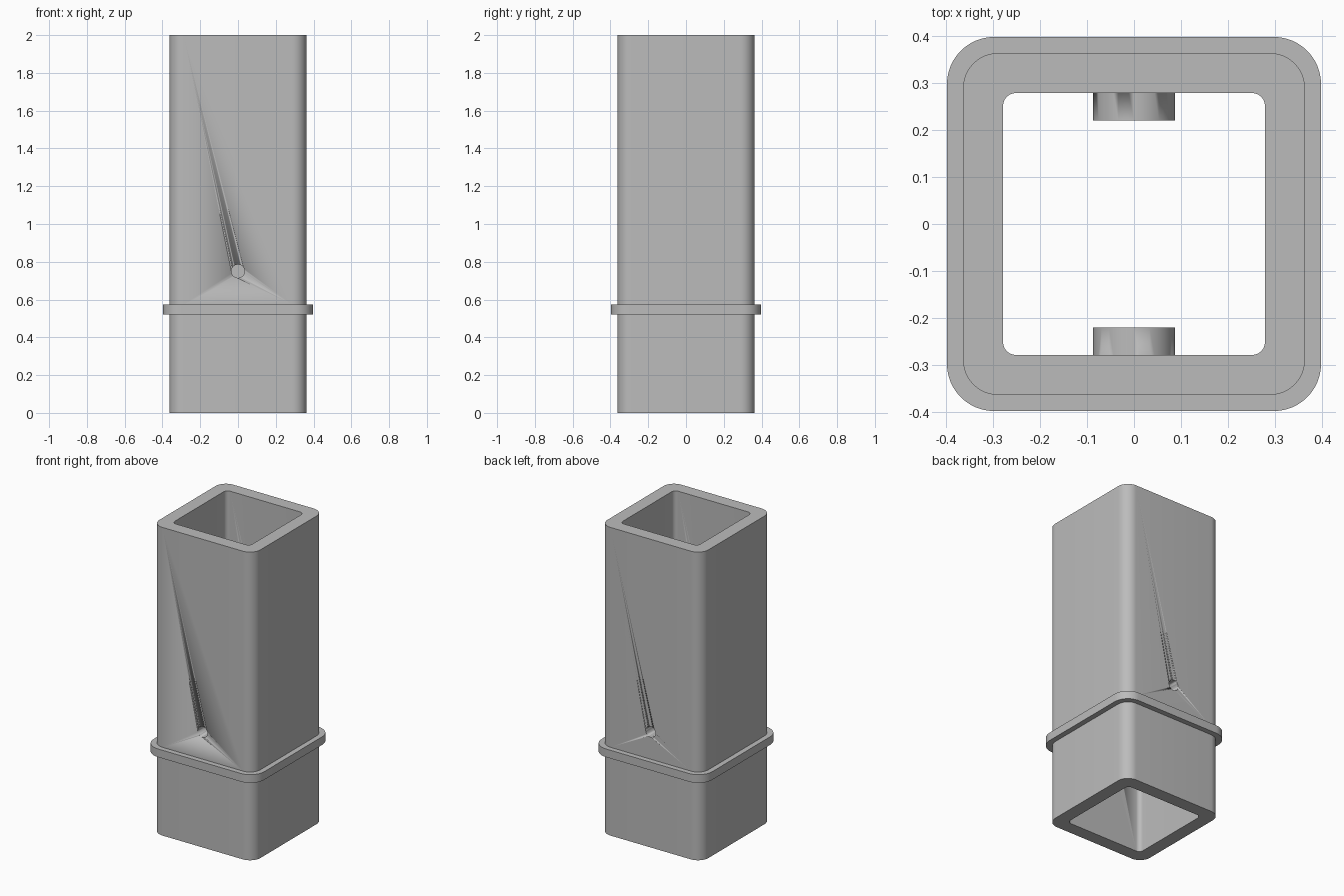
import bpy, bmesh, math
from mathutils import Matrix

if "Cube" in bpy.data.objects:
    bpy.data.objects.remove(bpy.data.objects["Cube"])

grey = bpy.data.materials.new("plain grey")
grey.diffuse_color = (0.5, 0.5, 0.5, 1)
grey.use_nodes = True
grey.node_tree.nodes["Principled BSDF"].inputs["Base Color"].default_value = grey.diffuse_color

OUT, IN, RIM = (0.363, 0.075), (0.278, 0.028), (0.397, 0.1)  # half width, corner radius
PIN_Z, SEG = 0.75, 12


def ring(bm, half, radius, z):
    """Rounded square loop of vertices at height z."""
    verts = []
    for c in range(4):
        a0 = c * math.pi / 2
        cx = (half - radius) * (1 if c in (0, 3) else -1)
        cy = (half - radius) * (1 if c in (0, 1) else -1)
        for i in range(SEG + 1):
            a = a0 + i / SEG * math.pi / 2
            verts.append(bm.verts.new((cx + radius * math.cos(a), cy + radius * math.sin(a), z)))
    return verts


def finish(bm, name):
    bmesh.ops.recalc_face_normals(bm, faces=bm.faces)
    mesh = bpy.data.meshes.new(name)
    bm.to_mesh(mesh)
    bm.free()
    mesh.materials.append(grey)
    ob = bpy.data.objects.new(name, mesh)
    bpy.context.collection.objects.link(ob)
    return ob


def pin(name, radius, y0, y1):
    """Cylinder along y between y0 and y1."""
    bm = bmesh.new()
    m = Matrix.Translation((0, (y0 + y1) / 2, PIN_Z)) @ Matrix.Rotation(math.pi / 2, 4, 'X')
    bmesh.ops.create_cone(bm, cap_ends=True, segments=48, radius1=radius, radius2=radius,
                          depth=abs(y1 - y0), matrix=m)
    return finish(bm, name)


def smooth(ob):
    bpy.ops.object.select_all(action='DESELECT')
    ob.select_set(True)
    bpy.context.view_layer.objects.active = ob
    bpy.ops.object.shade_smooth_by_angle(angle=math.radians(30))


# Square tube with its collar, as a closed sweep of rounded square loops
bm = bmesh.new()
section = [(IN, 0), (OUT, 0), (OUT, 0.52), (RIM, 0.52), (RIM, 0.573), (OUT, 0.573), (OUT, 2), (IN, 2)]
rings = [ring(bm, *shape, z) for shape, z in section]
for a, b in zip(rings, rings[1:] + rings[:1]):
    for i in range(len(a)):
        j = (i + 1) % len(a)
        bm.faces.new((a[i], a[j], b[j], b[i]))
tube = finish(bm, "collared_tube")
smooth(tube)

# Inner bosses and the blind screw holes drilled into them from outside
for side, s in (("front", -1), ("back", 1)):
    boss = pin(side + "_boss", 0.087, s * 0.22, s * 0.32)
    hole = pin(side + "_hole_cutter", 0.035, s * 0.25, s * 0.5)
    smooth(boss)
    smooth(hole)
    for tool, op in ((boss, 'UNION'), (hole, 'DIFFERENCE')):
        mod = tube.modifiers.new(tool.name, 'BOOLEAN')
        mod.operation, mod.solver, mod.object = op, 'EXACT', tool
        tool.hide_render = True
        tool.hide_set(True)
